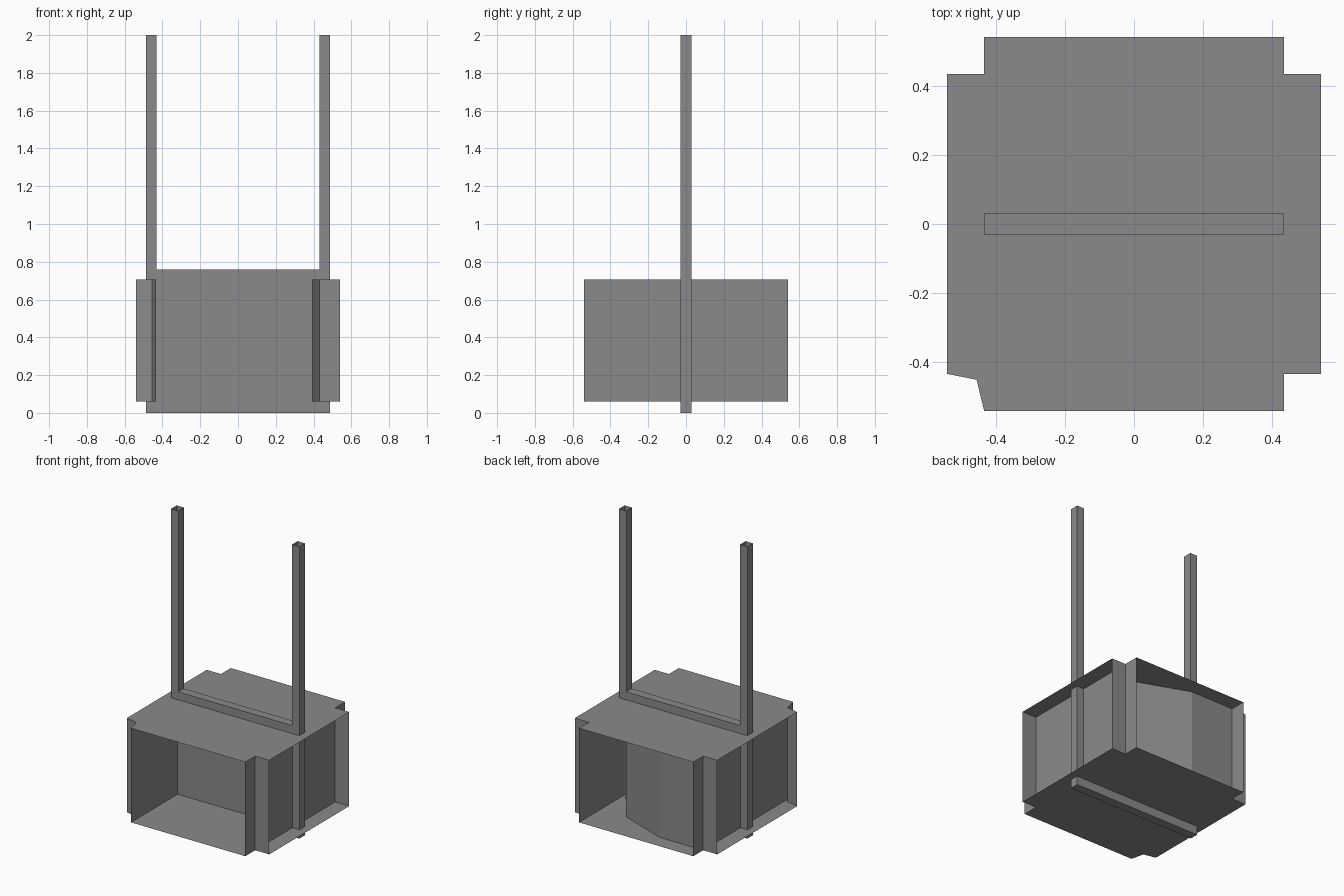
import bpy, bmesh

if "Cube" in bpy.data.objects:
    bpy.data.objects.remove(bpy.data.objects["Cube"])

# single grey metal colour
grey = bpy.data.materials.new("grey_metal")
grey.diffuse_color = (0.25, 0.255, 0.25, 1)
grey.use_nodes = True
grey.node_tree.nodes["Principled BSDF"].inputs["Base Color"].default_value = grey.diffuse_color

Z0, Z1 = 0.06, 0.705      # cabin floor and roof heights
IN, OUT = 0.433, 0.54     # notch and outer half widths


def finish(bm, name):
    me = bpy.data.meshes.new(name)
    bm.to_mesh(me)
    bm.free()
    me.materials.append(grey)
    ob = bpy.data.objects.new(name, me)
    bpy.context.collection.objects.link(ob)
    return ob


def box(name, lo, hi, open_top=False):
    bm = bmesh.new()
    bmesh.ops.create_cube(bm, size=1)
    for v in bm.verts:
        v.co = [(a + b) / 2 + c * (b - a) for a, b, c in zip(lo, hi, v.co)]
    if open_top:
        top = [f for f in bm.faces if f.normal.z > 0.9 or
               all(abs(v.co.z - hi[2]) < 1e-5 for v in f.verts)]
        bmesh.ops.delete(bm, geom=top, context='FACES')
    return finish(bm, name)


def plate(name, outline, z, up):
    bm = bmesh.new()
    f = bm.faces.new([bm.verts.new((x, y, z)) for x, y in outline])
    f.normal_update()
    if (f.normal.z > 0) != up:
        f.normal_flip()
    return finish(bm, name)


def wall(name, path):
    # thin upright sheet along a plan path
    bm = bmesh.new()
    cols = [(bm.verts.new((x, y, Z0)), bm.verts.new((x, y, Z1))) for x, y in path]
    for (a, b), (c, d) in zip(cols, cols[1:]):
        bm.faces.new((a, c, d, b))
    return finish(bm, name)


# floor and roof: square with notched corners, front left notch is shallower
front_left = (-0.455, -0.45)
outline = [(-IN, -OUT), (IN, -OUT), (IN, -IN), (OUT, -IN), (OUT, IN), (IN, IN),
           (IN, OUT), (-IN, OUT), (-IN, IN), (-OUT, IN), (-OUT, -IN), front_left]
plate("cabin_floor", outline, Z0, False)
plate("cabin_roof", outline, Z1, True)

# corner returns
for sx, sy, name in ((1, -1, "front_right"), (1, 1, "back_right"),
                     (-1, 1, "back_left"), (-1, -1, "front_left")):
    mid = front_left if name == "front_left" else (sx * IN, sy * IN)
    wall(name + "_corner", [(sx * IN, sy * OUT), mid, (sx * OUT, sy * IN)])

# side panels
for sx, name in ((1, "right"), (-1, "left")):
    wall(name + "_side_panel", [(sx * IN, -sx * IN), (sx * IN, sx * IN)])
wall("left_front_lining", [(-IN, -OUT), (-IN, -IN)])

# inner partition and slightly slanted lining behind the front opening
wall("front_partition", [(-IN, -0.035), (0.395, -0.035)])
wall("right_lining", [(0.395, -0.035), (IN, -OUT)])

# faceted curved wall behind the back opening
wall("back_curved_wall", [(IN, 0.035), (0.24, 0.305), (-0.106, IN), (-IN, IN)])

# lifting frame: two hollow posts and two cross beams
for s, name in ((1, "right_post"), (-1, "left_post")):
    xs = sorted((s * 0.431, s * 0.486))
    box(name, (xs[0], -0.03, 0), (xs[1], 0.03, 2), open_top=True)
box("upper_beam", (-IN, -0.03, Z1), (IN, 0.03, 0.76))
box("lower_beam", (-IN, -0.03, 0), (IN, 0.03, Z0))
